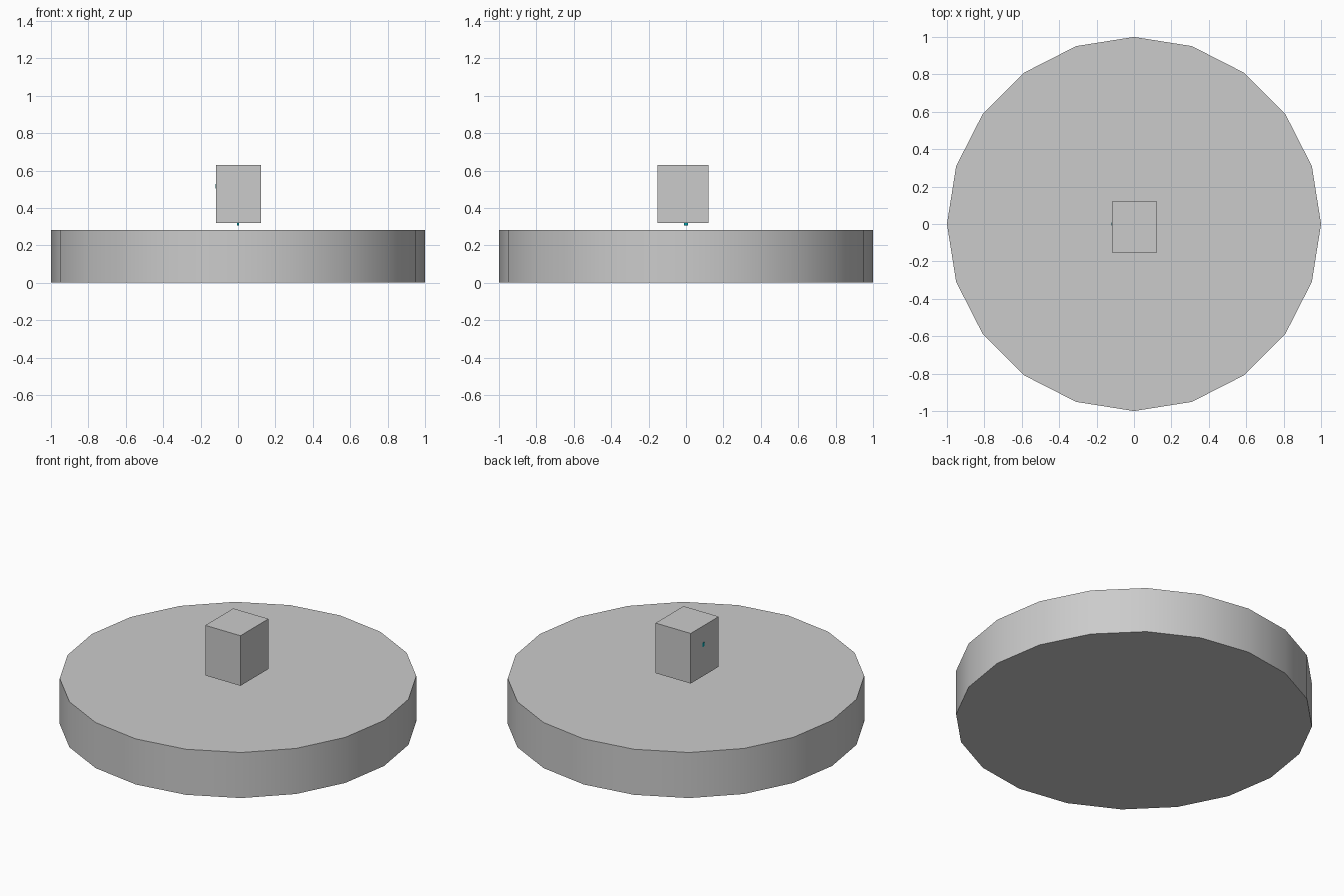
import bpy
import math

if "Cube" in bpy.data.objects:
    bpy.data.objects.remove(bpy.data.objects["Cube"])


def box(name, lo, hi, material=None):
    """Axis-aligned box spanning two opposite corners."""
    bpy.ops.mesh.primitive_cube_add(size=1, location=[(a + b) / 2 for a, b in zip(lo, hi)])
    ob = bpy.context.object
    ob.name = name
    ob.scale = [b - a for a, b in zip(lo, hi)]
    bpy.ops.object.transform_apply(location=False, rotation=False, scale=True)
    if material:
        ob.data.materials.append(material)
    return ob


teal = bpy.data.materials.new("teal")
teal.diffuse_color = (0.0, 0.35, 0.4, 1)
teal.use_nodes = True
teal.node_tree.nodes["Principled BSDF"].inputs["Base Color"].default_value = teal.diffuse_color

# Round base: twenty sides, smooth around the rim
bpy.ops.mesh.primitive_cylinder_add(vertices=20, radius=1, depth=0.282, location=(0, 0, 0.141))
base = bpy.context.object
base.name = "round_base"
bpy.ops.object.shade_smooth_by_angle(angle=math.radians(30))

# Block floating just above the base
box("floating_block", (-0.117, -0.153, 0.32), (0.124, 0.121, 0.63))

# Tiny teal markers on the left side and underneath the block
box("side_marker", (-0.12, -0.008, 0.503), (-0.114, 0.008, 0.527), teal)
box("under_marker", (-0.006, -0.011, 0.306), (0.006, 0.011, 0.321), teal)
